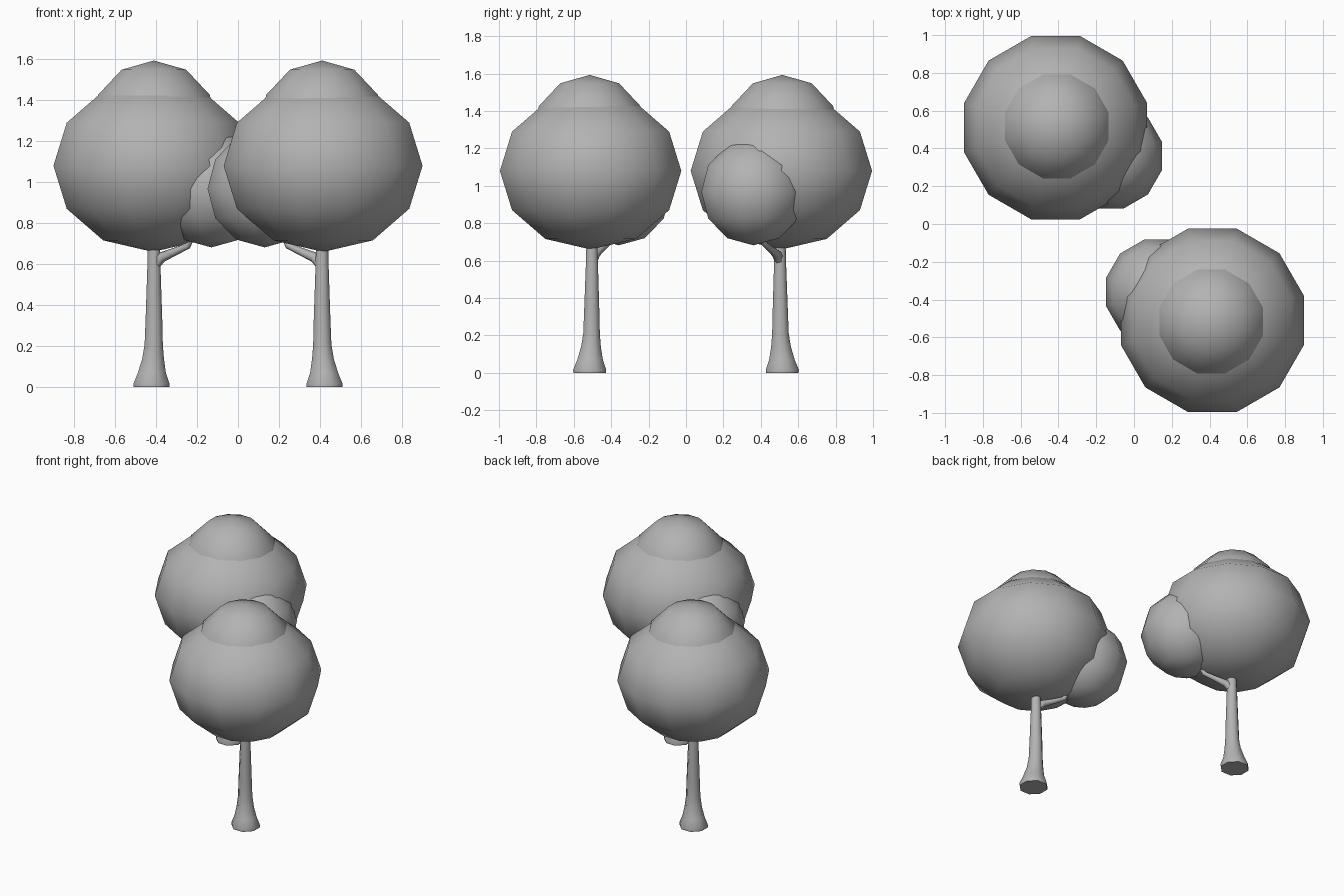
import bpy, bmesh, math
from mathutils import Vector, Matrix

if "Cube" in bpy.data.objects:
    bpy.data.objects.remove(bpy.data.objects["Cube"])

grey = bpy.data.materials.new("plain_grey")
grey.diffuse_color = (0.45, 0.45, 0.45, 1)
grey.use_nodes = True
grey.node_tree.nodes["Principled BSDF"].inputs["Base Color"].default_value = grey.diffuse_color


def finish(bm, name, turn):
    bmesh.ops.recalc_face_normals(bm, faces=bm.faces)
    bm.transform(Matrix.Rotation(turn, 4, 'Z'))
    me = bpy.data.meshes.new(name)
    bm.to_mesh(me)
    bm.free()
    me.materials.append(grey)
    ob = bpy.data.objects.new(name, me)
    bpy.context.collection.objects.link(ob)


def blob(name, centre, radius, height, turn):
    """Low-poly 12-sided foliage ball, smooth shaded."""
    bm = bmesh.new()
    bmesh.ops.create_uvsphere(bm, u_segments=12, v_segments=6, radius=1)
    bm.transform(Matrix.Translation(centre)
                 @ Matrix.Diagonal((radius, radius, height, 1))
                 @ Matrix.Rotation(math.radians(15), 4, 'Z'))
    for f in bm.faces:
        f.smooth = True
    finish(bm, name, turn)


def tube(name, path, sides, turn, level=False):
    """Tapered tube through (x, y, z, radius) points."""
    bm = bmesh.new()
    pts = [Vector(p[:3]) for p in path]
    rings = []
    for i, p in enumerate(pts):
        d = pts[min(i + 1, len(pts) - 1)] - pts[max(i - 1, 0)]
        if level:
            d = Vector((0, 0, 1))
        rot = Vector((0, 0, 1)).rotation_difference(d.normalized())
        ring = []
        for k in range(sides):
            a = 2 * math.pi * (k + 0.5) / sides
            ring.append(bm.verts.new(
                p + rot @ Vector((math.cos(a), math.sin(a), 0)) * path[i][3]))
        rings.append(ring)
    for a, b in zip(rings, rings[1:]):
        for k in range(sides):
            j = (k + 1) % sides
            bm.faces.new((a[k], a[j], b[j], b[k])).smooth = True
    for ring in (rings[0], rings[-1]):
        cap = bm.faces.new(ring)
        for e in cap.edges:
            e.smooth = False
    finish(bm, name, turn)


# Trunk with flared foot
trunk = [(0.422, -0.515, 0.0, 0.094), (0.422, -0.515, 0.015, 0.096),
         (0.42, -0.513, 0.07, 0.074), (0.414, -0.508, 0.14, 0.057),
         (0.411, -0.505, 0.21, 0.048), (0.41, -0.504, 0.33, 0.044),
         (0.41, -0.503, 0.58, 0.035), (0.41, -0.503, 0.76, 0.030)]
# Branch reaching into the side foliage
branch = [(0.412, -0.505, 0.585, 0.026), (0.37, -0.485, 0.635, 0.026),
          (0.31, -0.455, 0.66, 0.020), (0.245, -0.42, 0.69, 0.017),
          (0.20, -0.395, 0.78, 0.014)]

# Two identical trees, half a turn apart
for side, turn in (("front", 0.0), ("back", math.pi)):
    tube(side + "_trunk", trunk, 8, turn, level=True)
    tube(side + "_branch", branch, 6, turn)
    blob(side + "_crown", (0.415, -0.51, 1.08), 0.502, 0.42, turn)
    blob(side + "_top_foliage", (0.41, -0.515, 1.26), 0.325, 0.333, turn)
    blob(side + "_side_foliage", (0.13, -0.36, 0.968), 0.288, 0.286, turn)
